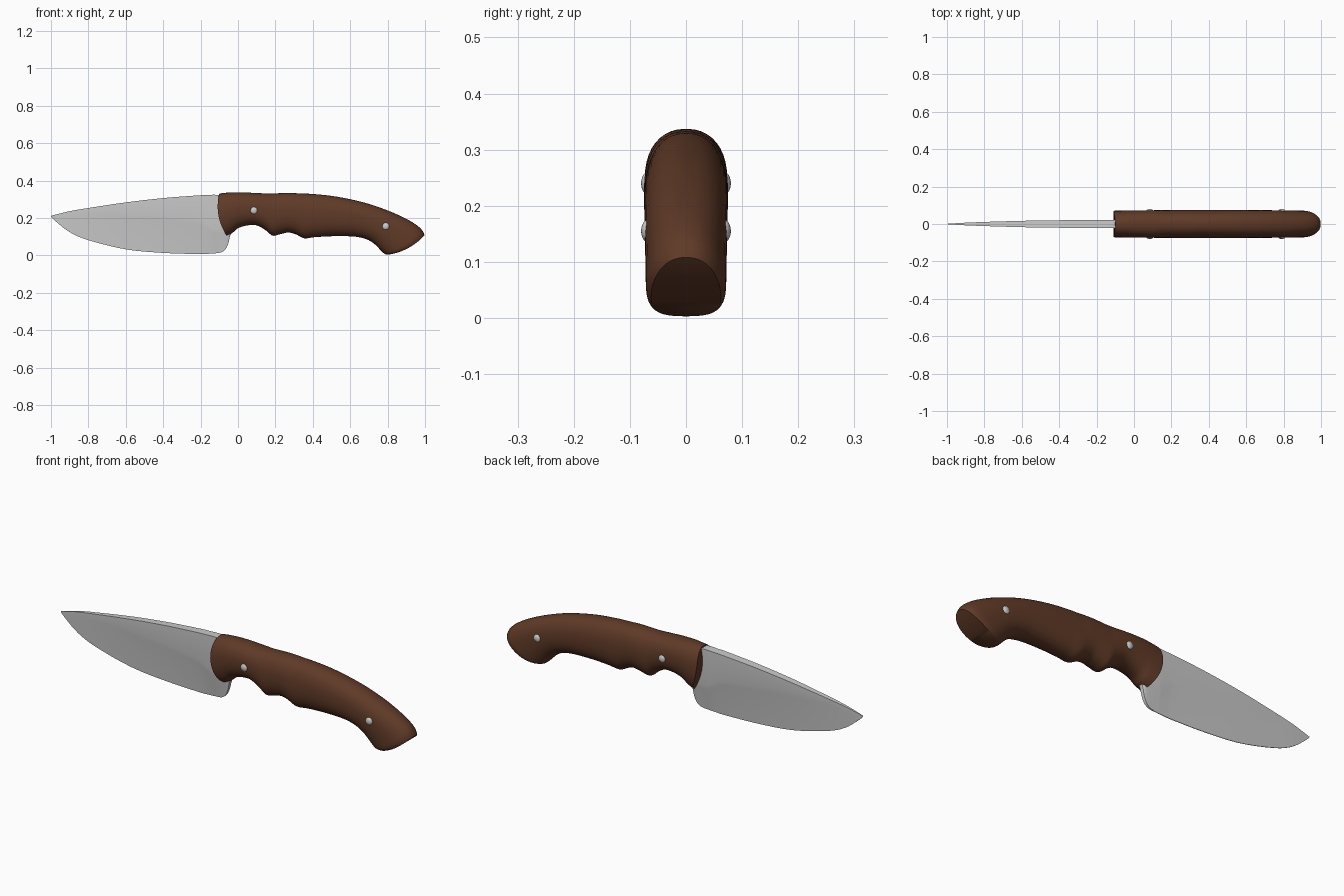
import bpy, bmesh, math
from mathutils import Vector

if "Cube" in bpy.data.objects:
    bpy.data.objects.remove(bpy.data.objects["Cube"])


def material(name, rgb):
    m = bpy.data.materials.new(name)
    m.diffuse_color = (*rgb, 1)
    m.use_nodes = True
    m.node_tree.nodes["Principled BSDF"].inputs["Base Color"].default_value = m.diffuse_color
    return m


STEEL = material("steel", (0.60, 0.60, 0.60))
WOOD = material("brown wood", (0.115, 0.042, 0.020))


def smooth_rows(rows, n):
    """Catmull-Rom resampling of rows of numbers."""
    out = []
    for i in range(len(rows) - 1):
        a, b, c, d = (rows[max(i - 1, 0)], rows[i], rows[i + 1], rows[min(i + 2, len(rows) - 1)])
        for k in range(n):
            t = k / n
            out.append([0.5 * (2 * q + (r - p) * t + (2 * p - 5 * q + 4 * r - s) * t * t
                               + (3 * q - p - 3 * r + s) * t ** 3) for p, q, r, s in zip(a, b, c, d)])
    return out + [list(rows[-1])]


def loft(name, rings, mat, angle):
    """Skin closed rings; ring point k mirrors point -k, so caps are strips."""
    bm = bmesh.new()
    vs = [[bm.verts.new(p) for p in r] for r in rings]
    n = len(rings[0])
    for a, b in zip(vs, vs[1:]):
        for k in range(n):
            bm.faces.new((a[k], a[(k + 1) % n], b[(k + 1) % n], b[k]))
    for r in (vs[0], vs[-1]):
        for k in range(n // 2):
            quad = (r[k], r[k + 1], r[-k - 1], r[-k % n])
            bm.faces.new(list(dict.fromkeys(quad)))
    bmesh.ops.remove_doubles(bm, verts=bm.verts, dist=1e-5)
    bmesh.ops.recalc_face_normals(bm, faces=bm.faces)
    me = bpy.data.meshes.new(name)
    bm.to_mesh(me)
    bm.free()
    me.materials.append(mat)
    me.shade_smooth()
    me.set_sharp_from_angle(angle=math.radians(angle))
    ob = bpy.data.objects.new(name, me)
    bpy.context.collection.objects.link(ob)
    return ob


# Blade stations: x, cutting edge z, grind line z, spine z, half thickness
blade_rows = [
    (-1.00, 0.207, 0.209, 0.211, 0.001),
    (-0.97, 0.178, 0.216, 0.219, 0.003),
    (-0.90, 0.124, 0.228, 0.236, 0.007),
    (-0.80, 0.081, 0.237, 0.253, 0.011),
    (-0.60, 0.032, 0.230, 0.283, 0.017),
    (-0.40, 0.013, 0.212, 0.306, 0.020),
    (-0.22, 0.007, 0.188, 0.320, 0.022),
    (-0.17, 0.008, 0.165, 0.322, 0.022),
    (-0.13, 0.010, 0.143, 0.324, 0.022),
    (-0.09, 0.016, 0.145, 0.322, 0.022),
    (-0.065, 0.035, 0.146, 0.318, 0.022),
    (-0.05, 0.070, 0.150, 0.314, 0.022),
    (-0.04, 0.110, 0.160, 0.310, 0.022),
    (0.00, 0.190, 0.220, 0.300, 0.022),
]
rings = []
for x, lo, mid, hi, w in smooth_rows(blade_rows, 4):
    heel = max(0, (x + 0.12) / 0.12)
    step = mid - min(0.022, (mid - lo) * 0.3)
    e = min(w, 0.0015 + 0.012 * heel)
    half = [(w, hi), (w, mid), (w * 0.84, step), (e, lo)]
    rings.append([(x, 0, hi)] + [(x, y, z) for y, z in half] + [(x, 0, lo)]
                 + [(x, -y, z) for y, z in reversed(half)])
loft("blade", rings, STEEL, 25)

# Handle stations: top x, top z, bottom x, bottom z (finger grooves and hooked butt)
handle_rows = [
    (-0.10, 0.330, -0.060, 0.105), (-0.07, 0.334, -0.030, 0.120), (-0.02, 0.337, 0.000, 0.145),
    (0.04, 0.336, 0.050, 0.160), (0.10, 0.333, 0.100, 0.160), (0.15, 0.331, 0.150, 0.133),
    (0.185, 0.331, 0.185, 0.105), (0.22, 0.332, 0.225, 0.113), (0.27, 0.333, 0.270, 0.122),
    (0.31, 0.332, 0.310, 0.112), (0.355, 0.330, 0.355, 0.091), (0.40, 0.328, 0.410, 0.097),
    (0.50, 0.318, 0.500, 0.102), (0.60, 0.300, 0.590, 0.102), (0.70, 0.275, 0.640, 0.098),
    (0.80, 0.240, 0.690, 0.085), (0.88, 0.205, 0.730, 0.060), (0.94, 0.172, 0.765, 0.025),
    (0.98, 0.140, 0.785, 0.007), (0.998, 0.108, 0.800, 0.003),
]
rings = []
N = 40
stations = smooth_rows(handle_rows, 4)
for i, (tx, tz, bx, bz) in enumerate(stations):
    f = i / (len(stations) - 1)
    w = 0.071 + 0.004 * math.sin(math.pi * f)
    if f > 0.95:                                   # soften the butt rim
        w -= 0.009 * ((f - 0.95) / 0.05) ** 2
    top, bot = Vector((tx, 0, tz)), Vector((bx, 0, bz))
    mid, axis = (top + bot) / 2, (top - bot) / 2
    out = Vector((axis.z, 0, -axis.x)).normalized()
    bulge = 0.020 * max(0, (f - 0.8) / 0.2) - 0.025 * max(0, 1 - f / 0.15)
    ring = []
    for k in range(N):
        a = 2 * math.pi * k / N
        c, s = math.cos(a), math.sin(a)
        u = math.copysign(abs(c) ** 0.87, c)
        v = math.copysign(abs(s) ** 0.87, s) if k % (N // 2) else 0
        ring.append(mid + axis * u + Vector((0, w * v, 0)) + out * bulge * (1 - u * u))
    rings.append(ring)
loft("handle", rings, WOOD, 42)

# Domed rivets on both sides
for label, x, z in (("front", 0.085, 0.24), ("rear", 0.79, 0.155)):
    for side, y in (("right", -0.068), ("left", 0.068)):
        bpy.ops.mesh.primitive_uv_sphere_add(segments=24, ring_count=12, radius=0.02, location=(x, y, z))
        ob = bpy.context.object
        ob.name = f"{label}_rivet_{side}"
        ob.scale = (1, 0.6, 1)
        ob.data.materials.append(STEEL)
        ob.data.shade_smooth()
